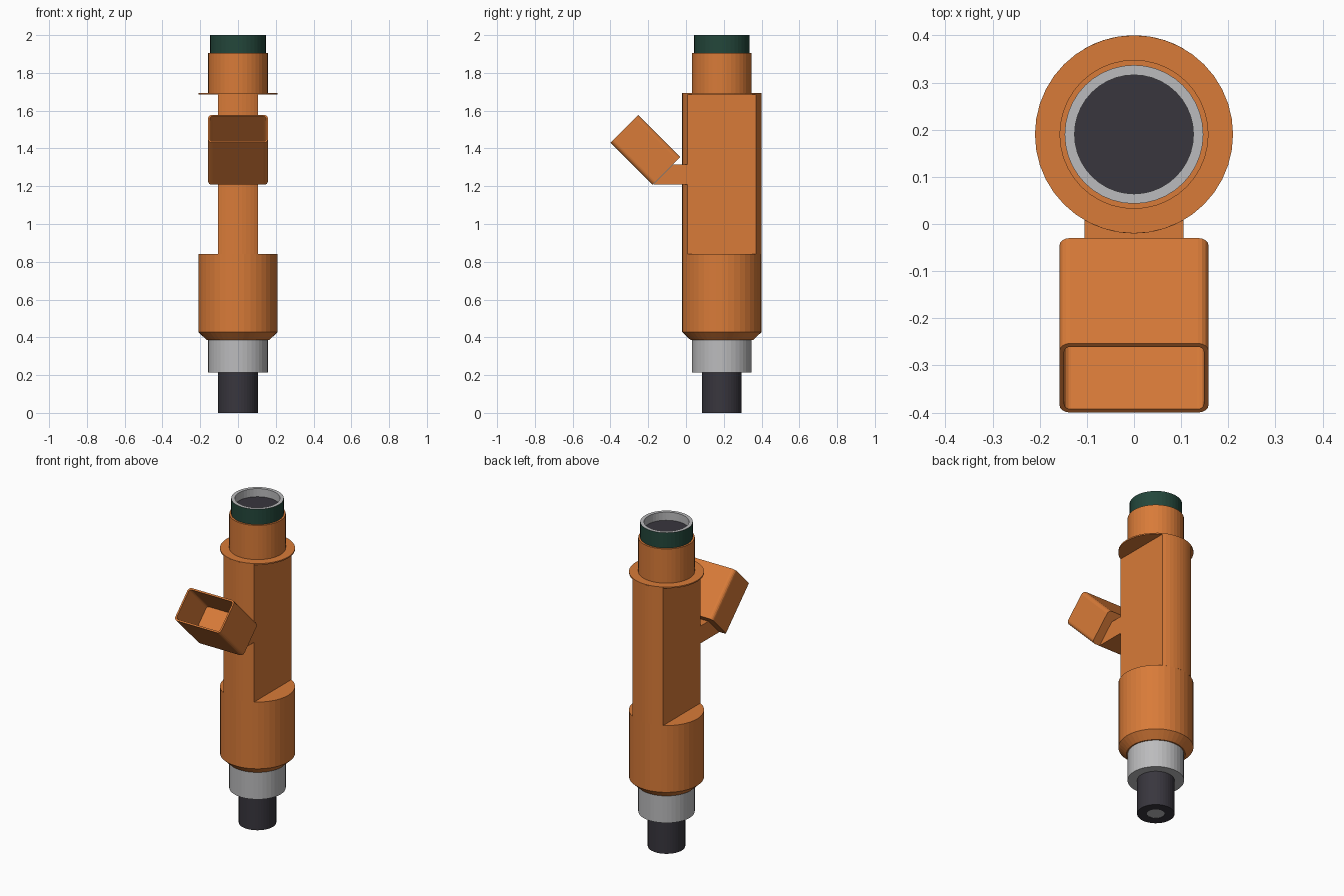
import bpy, bmesh, math
from mathutils import Vector

if "Cube" in bpy.data.objects:
    bpy.data.objects.remove(bpy.data.objects["Cube"])

AXIS_Y = 0.19
SIDES = 40
R = 0.21


def material(name, rgb):
    m = bpy.data.materials.new(name)
    m.diffuse_color = (*rgb, 1)
    m.use_nodes = True
    m.node_tree.nodes["Principled BSDF"].inputs["Base Color"].default_value = m.diffuse_color
    return m


ORANGE = material("orange plastic", (0.69, 0.198, 0.04))
GREY = material("light grey metal", (0.50, 0.50, 0.51))
DARK = material("charcoal", (0.040, 0.037, 0.048))
GREEN = material("dark green rubber", (0.017, 0.062, 0.043))


def finish(name, bm, mats):
    bmesh.ops.remove_doubles(bm, verts=bm.verts, dist=1e-5)
    bmesh.ops.recalc_face_normals(bm, faces=bm.faces)
    me = bpy.data.meshes.new(name)
    bm.to_mesh(me)
    bm.free()
    for m in mats:
        me.materials.append(m)
    ob = bpy.data.objects.new(name, me)
    bpy.context.collection.objects.link(ob)
    return ob


def lathe(name, profile, mats, seg_mats=None):
    """Revolve (radius, z) points; seg_mats gives the material slot per segment."""
    bm = bmesh.new()
    rings = []
    for r, z in profile:
        if r == 0:
            rings.append([bm.verts.new((0, AXIS_Y, z))] * SIDES)
        else:
            rings.append([bm.verts.new((r * math.cos(2 * math.pi * i / SIDES),
                                        AXIS_Y + r * math.sin(2 * math.pi * i / SIDES), z))
                          for i in range(SIDES)])
    for s, (a, b) in enumerate(zip(rings, rings[1:])):
        for i in range(SIDES):
            j = (i + 1) % SIDES
            loop = list(dict.fromkeys((a[i], a[j], b[j], b[i])))
            f = bm.faces.new(loop)
            f.material_index = seg_mats[s] if seg_mats else 0
    return finish(name, bm, mats)


def prism(name, points, offset, mat):
    """Extrude a flat outline of 3D points along offset."""
    bm = bmesh.new()
    f = bm.faces.new([bm.verts.new(p) for p in points])
    ext = bmesh.ops.extrude_face_region(bm, geom=[f], use_keep_orig=True)
    bmesh.ops.translate(bm, vec=offset,
                        verts=[g for g in ext["geom"] if isinstance(g, bmesh.types.BMVert)])
    return finish(name, bm, [mat])


# nozzle tip with small outlet, and metal collar
lathe("nozzle_tip", [(0, 0.002), (0.05, 0.002), (0.05, 0), (0.105, 0), (0.105, 0.22), (0, 0.22)],
      [DARK, GREY], [1, 0, 0, 0, 0])
lathe("metal_collar", [(0, 0.215), (0.158, 0.215), (0.158, 0.39), (0, 0.39)], [GREY])

# lower round body with chamfered bottom
lathe("lower_body", [(0, 0.385), (0.165, 0.385), (R, 0.428), (R, 0.84), (0, 0.84)], [ORANGE])

# upper body: round bar with two flat sides
half = 0.105
a0 = math.acos(half / R)
arc = [a0 + (math.pi - 2 * a0) * i / 10 for i in range(11)]
arc += [a + math.pi for a in arc]
prism("flat_sided_body",
      [(R * math.cos(a), AXIS_Y + R * math.sin(a), 0.84) for a in arc], (0, 0, 0.85), ORANGE)

# flange and neck
lathe("flange", [(0, 1.686), (R, 1.686), (R, 1.694), (0, 1.694)], [ORANGE])
lathe("neck", [(0, 1.69), (0.158, 1.69), (0.158, 1.905), (0, 1.905)], [ORANGE])

# inlet: green seal outside, grey rim, dark filter inside
lathe("inlet_seal", [(0, 1.90), (0.147, 1.90), (0.147, 2.0), (0.126, 2.0), (0.126, 1.95), (0, 1.95)],
      [GREEN, GREY, DARK], [0, 0, 1, 1, 2])

# stem joining body and plug socket
prism("socket_stem", [(-half, y, z) for y, z in
                      ((0.05, 1.208), (-0.175, 1.208), (-0.068, 1.315), (0.05, 1.315))],
      (2 * half, 0, 0), ORANGE)

# plug socket: tilted hollow box with rounded edges
OUT = Vector((0, -1, 1)).normalized()
SIDE = Vector((0, 1, 1)).normalized()
BASE = Vector((0, -0.103, 1.281))


def rounded_ring(bm, hx, hv, rad, d):
    ring = []
    for k, (sx, sv) in enumerate(((1, 1), (-1, 1), (-1, -1), (1, -1))):
        for i in range(5):
            a = math.pi / 2 * (k + i / 4)
            x = sx * (hx - rad) + rad * math.cos(a)
            v = sv * (hv - rad) + rad * math.sin(a)
            ring.append(bm.verts.new(BASE + Vector((x, 0, 0)) + SIDE * v + OUT * d))
    return ring


bm = bmesh.new()
L, wall = 0.316, 0.010
rings = [rounded_ring(bm, 0.158, 0.1035, 0.022, 0),
         rounded_ring(bm, 0.158, 0.1035, 0.022, L),
         rounded_ring(bm, 0.158 - wall, 0.1035 - wall, 0.014, L),
         rounded_ring(bm, 0.158 - wall, 0.1035 - wall, 0.014, L - 0.24)]
for a, b in zip(rings, rings[1:]):
    n = len(a)
    for i in range(n):
        bm.faces.new((a[i], a[(i + 1) % n], b[(i + 1) % n], b[i]))
bm.faces.new(rings[0])
bm.faces.new(rings[-1])
finish("plug_socket", bm, [ORANGE])
